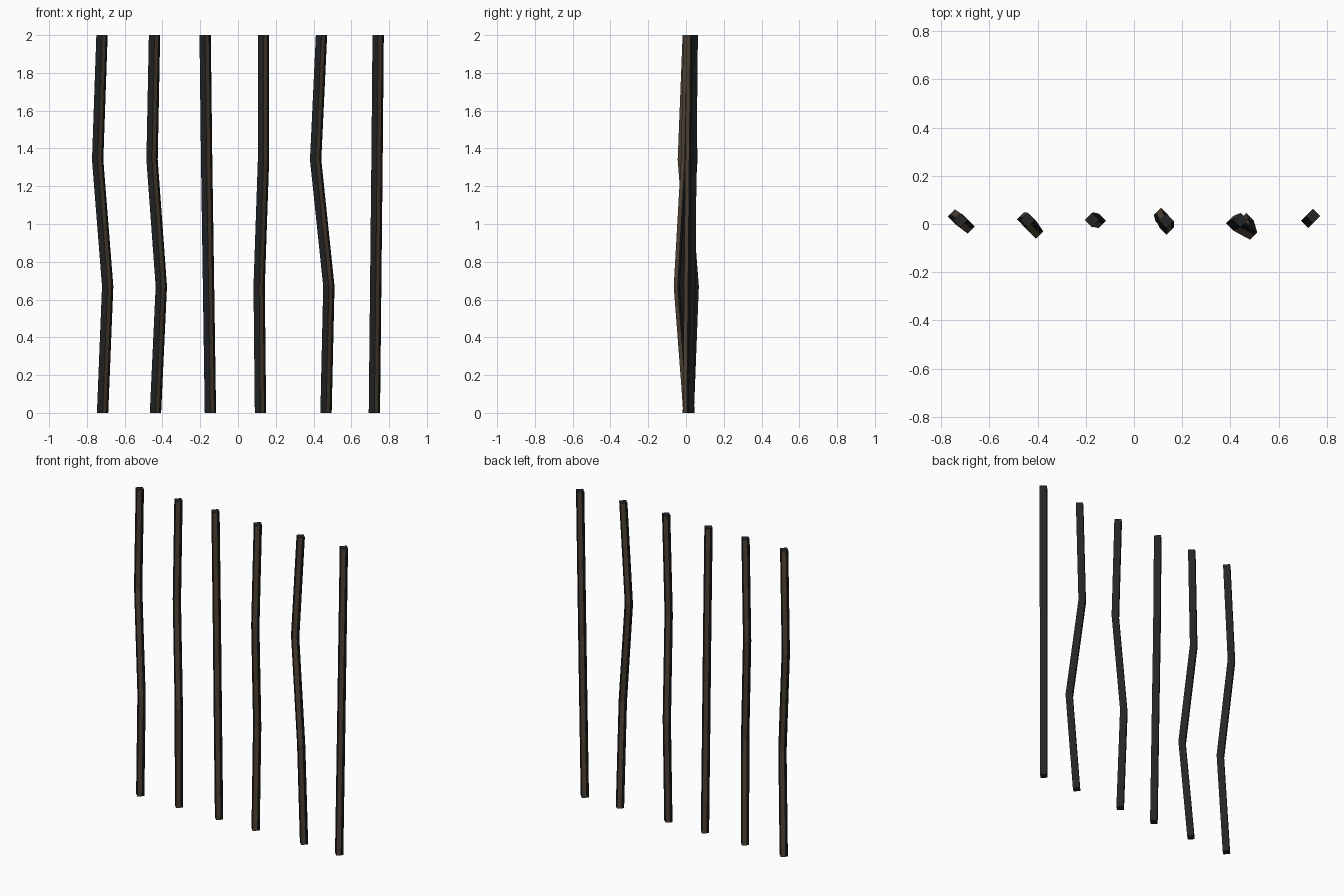
import bpy, bmesh
from mathutils import Vector

if "Cube" in bpy.data.objects:
    bpy.data.objects.remove(bpy.data.objects["Cube"])


def material(name, r, g, b):
    m = bpy.data.materials.new(name)
    m.diffuse_color = (r, g, b, 1)
    m.use_nodes = True
    m.node_tree.nodes["Principled BSDF"].inputs["Base Color"].default_value = m.diffuse_color
    return m


MATS = [material("dark_iron", 0.016, 0.018, 0.019),
        material("rust_brown", 0.085, 0.061, 0.040),
        material("soot_black", 0.006, 0.006, 0.005)]

LEVELS = (0.0, 0.67, 1.34, 2.0)
R = 0.03  # half diagonal of the square bar

# Bar centre lines: (x, y) at each level, bottom to top
BARS = [
    [(-0.717, 0.015), (-0.690, -0.010), (-0.743, 0.031), (-0.720, 0.015)],
    [(-0.437, 0.015), (-0.406, -0.031), (-0.455, 0.019), (-0.442, 0.017)],
    [(-0.146, 0.013), (-0.156, 0.015), (-0.166, 0.018), (-0.174, 0.016)],
    [(0.119, 0.012), (0.112, 0.038), (0.135, -0.014), (0.135, 0.012)],
    [(0.466, 0.016), (0.481, -0.035), (0.411, 0.003), (0.442, 0.016)],
    [(0.722, 0.013), (0.729, 0.020), (0.736, 0.026), (0.742, 0.033)],
]

# Diamond section; front-right and back-left sides are split into rust and soot
front, right = Vector((0, -R)), Vector((R, 0))
split = front.lerp(right, 0.62)
SECTION = [front, split, right, -front, -split, -right]
SIDE_MATS = [1, 2, 0, 1, 2, 0]


def make_bar(name, path):
    bm = bmesh.new()
    rings = [[bm.verts.new((x + p.x, y + p.y, z)) for p in SECTION]
             for (x, y), z in zip(path, LEVELS)]
    n = len(SECTION)
    for lo, hi in zip(rings, rings[1:]):
        for i in range(n):
            j = (i + 1) % n
            bm.faces.new((lo[i], lo[j], hi[j], hi[i])).material_index = SIDE_MATS[i]
    # end caps
    bm.faces.new(rings[0][::-1])
    bm.faces.new(rings[-1])
    mesh = bpy.data.meshes.new(name)
    bm.to_mesh(mesh)
    bm.free()
    for m in MATS:
        mesh.materials.append(m)
    bpy.context.collection.objects.link(bpy.data.objects.new(name, mesh))


for k, path in enumerate(BARS, 1):
    make_bar(f"bent_bar_{k}", path)
